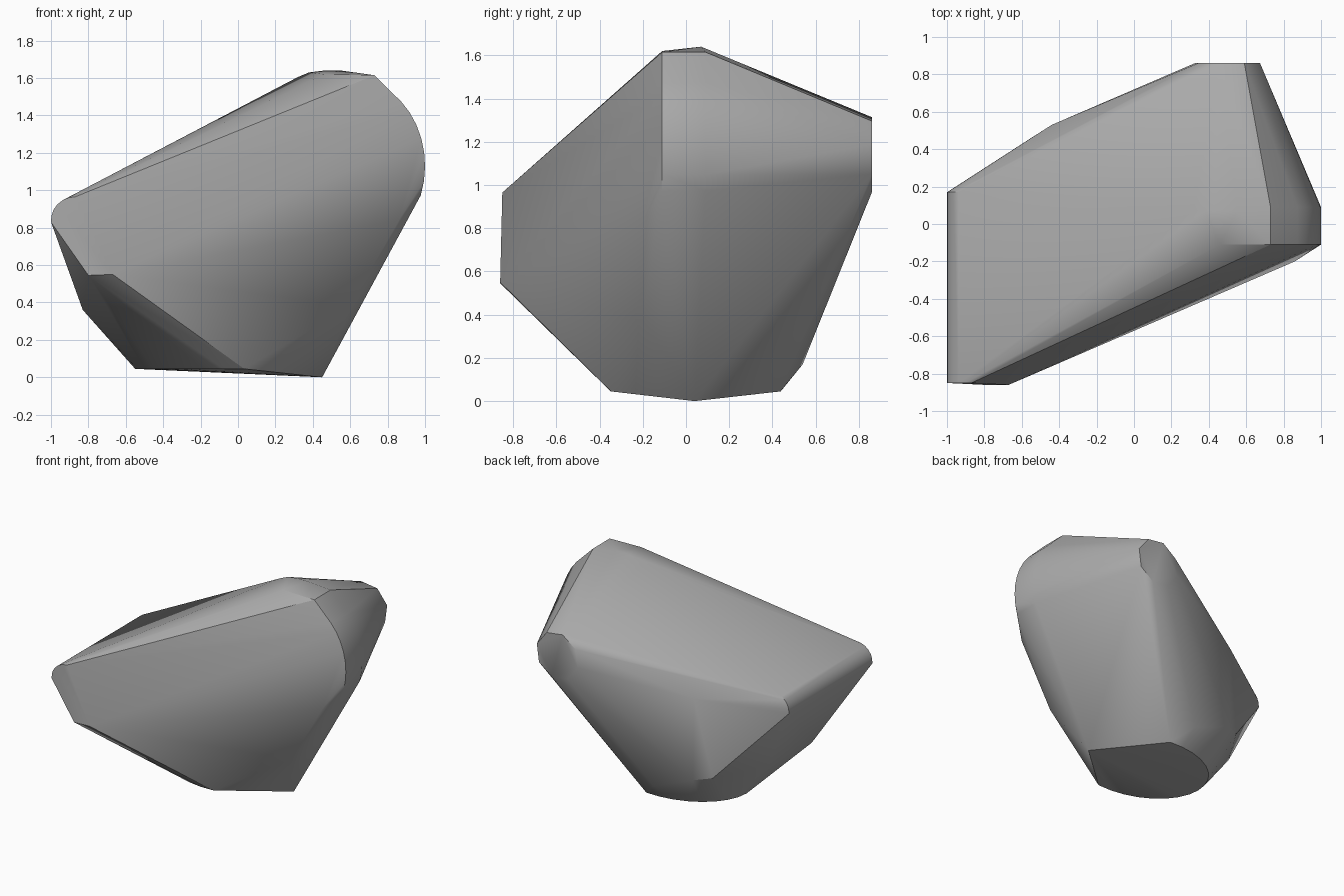
import bpy
import bmesh
import math
from mathutils import Vector

default_cube = bpy.data.objects.get("Cube")
if default_cube:
    bpy.data.objects.remove(default_cube, do_unlink=True)


def make_material(name, colour):
    material = bpy.data.materials.new(name)
    material.use_nodes = True
    material.diffuse_color = colour
    shader = material.node_tree.nodes["Principled BSDF"]
    shader.inputs["Base Color"].default_value = colour
    shader.inputs["Roughness"].default_value = 0.8
    return material


def arc(centre, radii, start, end, steps):
    """Points of an elliptical arc, with angles in degrees."""
    points = []
    for step in range(steps + 1):
        angle = math.radians(start + (end - start) * step / steps)
        points.append((centre[0] + radii[0] * math.cos(angle),
                       centre[1] + radii[1] * math.sin(angle)))
    return points


def at_depth(profile, y):
    """Stand an x-z profile upright at the given depth."""
    return [Vector((x, y, z)) for x, z in profile]


def build_boulder(points, material):
    bm = bmesh.new()
    for point in points:
        bm.verts.new(point)
    hull = bmesh.ops.convex_hull(bm, input=bm.verts[:])
    loose = {item for item in hull["geom_interior"] + hull["geom_unused"]
             if isinstance(item, bmesh.types.BMVert)}
    bmesh.ops.delete(bm, geom=list(loose), context="VERTS")
    bmesh.ops.dissolve_limit(bm, angle_limit=math.radians(1),
                             verts=bm.verts[:], edges=bm.edges[:])
    bmesh.ops.recalc_face_normals(bm, faces=bm.faces[:])
    mesh = bpy.data.meshes.new("boulder")
    bm.to_mesh(mesh)
    bm.free()
    boulder = bpy.data.objects.new("boulder", mesh)
    bpy.context.collection.objects.link(boulder)
    mesh.materials.append(material)
    bpy.ops.object.select_all(action="DESELECT")
    boulder.select_set(True)
    bpy.context.view_layer.objects.active = boulder
    bpy.ops.object.shade_smooth_by_angle(angle=math.radians(32))
    return boulder


points = []

# Rounded nose edge running along the low side
nose = arc((-0.87, 0.84), (0.13, 0.125), 90, 185, 6)
points += at_depth(nose, -0.85) + at_depth(nose, 0.17)
points += at_depth([(-0.67, 0.55), (-0.8, 0.545)], -0.86)

# Curved crest band on the high side
crest = [(0.73, 1.615)] + arc((0.62, 1.13), (0.38, 0.46), 48, -20, 7)
points += at_depth(crest, -0.11) + at_depth(crest, 0.09)
points += at_depth([(0.46, 1.62)], -0.11)
points += at_depth([(0.32, 1.605), (0.38, 1.63), (0.46, 1.64), (0.55, 1.64)], 0.07)

# Small blunt end at the back
back_end = arc((0.5, 1.14), (0.18, 0.18), 15, 375, 8)
points += at_depth(back_end, 0.86)

# Base: a half ellipse that runs out to one corner
points += [Vector((x, y, 0.045)) for x, y in arc((-0.03, 0.045), (0.52, 0.395), 83, 277, 16)]
points.append(Vector((0.45, 0.04, 0)))

# Corners chipped around the flanks
points += [Vector(corner) for corner in (
    (0.86, -0.2, 0.84), (0.6, -0.2, 0.38), (0.53, 0.27, 0.42),
    (-0.1, 0.54, 0.17), (-0.43, 0.53, 0.3), (-0.55, 0.46, 0.32),
    (-0.78, 0.1, 0.35), (-0.83, -0.35, 0.36), (-0.44, 0.53, 0.93),
)]

stone_grey = make_material("stone grey", (0.4, 0.4, 0.4, 1))
build_boulder(points, stone_grey)
